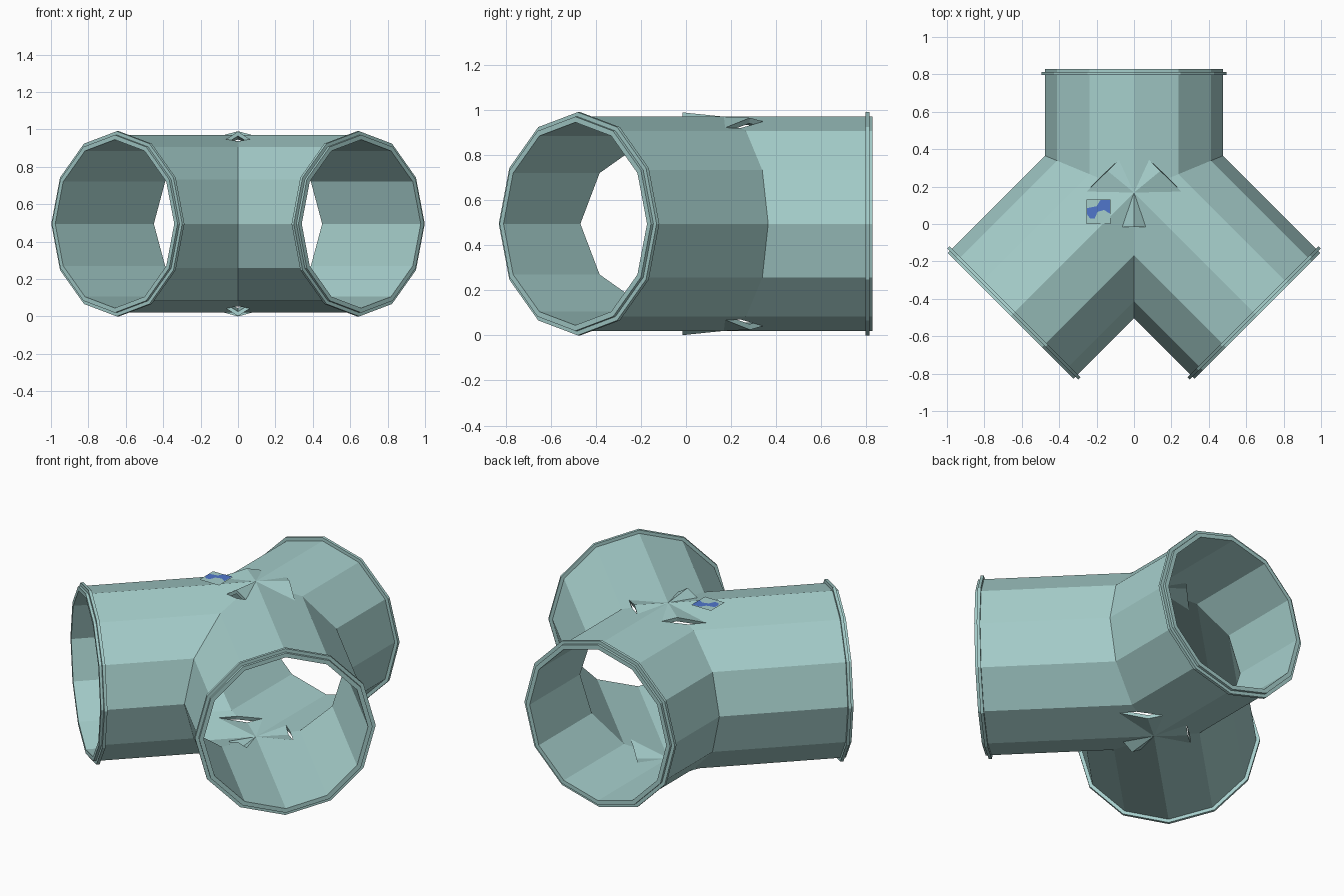
import bpy
from math import sin, cos, tan, radians
from mathutils import Vector

if "Cube" in bpy.data.objects:
    bpy.data.objects.remove(bpy.data.objects["Cube"])

ZC = 0.495                      # height of the pipe axes
HUB_Y = 0.168                   # where the three axes meet
OUTER, INNER, RIM = 0.475, 0.45, 0.495
SIDES = 12
ARMS = [("back", 90, 0.66), ("right", 225, 0.932), ("left", 315, 0.932)]
GAPS = [135, 90, 135]           # angle from each arm to the next
# per gap: slit corner on each arm, valley fraction, peak position, peak lift
SLITS = [(0.34, 0.77, 0.78, 0.35, -0.005),
         (0.36, 0.36, 0.53, 0.5, 0.019),
         (0.77, 0.34, 0.78, 0.65, -0.005)]
SLIT_REACH = 0.175


def material(name, color):
    m = bpy.data.materials.new(name)
    m.use_nodes = True
    m.diffuse_color = (*color, 1)
    m.node_tree.nodes["Principled BSDF"].inputs["Base Color"].default_value = (*color, 1)
    return m


def make_object(name, verts, faces, mat):
    mesh = bpy.data.meshes.new(name)
    mesh.from_pydata(verts, [], faces)
    mesh.materials.append(mat)
    ob = bpy.data.objects.new(name, mesh)
    bpy.context.collection.objects.link(ob)
    return ob


def arm_point(arm, along, lat, up):
    a = radians(ARMS[arm][1])
    return Vector((along * cos(a) - lat * sin(a),
                   HUB_Y + along * sin(a) + lat * cos(a), ZC + up))


def ring_point(arm, k, r, along=None):
    """Section corner k, at a distance or on the mitre with the next arm."""
    a = radians(360 / SIDES * k)
    lat, up = r * cos(a), r * sin(a)
    if along is None:
        gap = GAPS[arm] if lat > 0 else GAPS[arm - 1]
        along = abs(lat) / tan(radians(gap / 2))
    return arm_point(arm, along, lat, up)


def slit_points(gap, sign, r):
    """Hub, both slit corners, valley point and raised peak of one slit."""
    fa, fb, s, t, lift = SLITS[gap]
    drop = r * (1 - sin(radians(60)))
    hub = Vector((0, HUB_Y, ZC + sign * r))
    a = arm_point(gap, SLIT_REACH, fa * r / 2, sign * (r - fa * drop))
    b = arm_point((gap + 1) % 3, SLIT_REACH, -fb * r / 2, sign * (r - fb * drop))
    valley = hub.lerp(ring_point(gap, 2 * sign, r), s)
    peak = a.lerp(b, t)
    peak.z = ZC + sign * (r + lift)
    return hub, a, b, valley, peak


def wall(r):
    """Polygons of one mitred three-way pipe surface."""
    polys = []
    for arm, (_, _, length) in enumerate(ARMS):
        for k in range(SIDES):
            if k in (2, 3, 8, 9):       # facets beside the ridges carry slits
                sign = 1 if k < 6 else -1
                ridge = 3 if sign > 0 else 9
                edge = k if k != ridge else k + 1
                ccw = cos(radians(30 * edge)) > 0
                hub, a, b, valley, _ = slit_points(arm if ccw else (arm - 1) % 3, sign, r)
                polys.append([ring_point(arm, ridge, r, length),
                              ring_point(arm, edge, r, length),
                              ring_point(arm, edge, r), valley, a if ccw else b, hub])
            else:
                polys.append([ring_point(arm, k, r, length), ring_point(arm, k + 1, r, length),
                              ring_point(arm, k + 1, r), ring_point(arm, k, r)])
    for gap in range(3):
        for sign in (1, -1):
            hub, a, b, _, peak = slit_points(gap, sign, r)
            polys += [[hub, a, peak], [hub, peak, b]]
    return polys


def fix_normals(ob):
    import bmesh
    bm = bmesh.new()
    bm.from_mesh(ob.data)
    bmesh.ops.recalc_face_normals(bm, faces=bm.faces)
    bm.to_mesh(ob.data)
    bm.free()


teal = material("pale teal", (0.38, 0.62, 0.60))
blue = material("label blue", (0.08, 0.18, 0.60))

# Pipe body: matching outer and inner walls, bridged along every open edge
index, outer, inner, faces = {}, [], [], []
for po, pi in zip(wall(OUTER), wall(INNER)):
    face = []
    for vo, vi in zip(po, pi):
        key = tuple(round(c * 10000) for c in vo)
        if key not in index:
            index[key] = len(outer)
            outer.append(vo)
            inner.append(vi)
        face.append(index[key])
    faces.append(face)
n = len(outer)
uses = {}
for f in faces:
    for e in zip(f, f[1:] + f[:1]):
        uses.setdefault(frozenset(e), []).append(e)
bridges = [(e[0][0], e[0][1], e[0][1] + n, e[0][0] + n) for e in uses.values() if len(e) == 1]
lining = [[i + n for i in reversed(f)] for f in faces]
fix_normals(make_object("pipe_body", outer + inner, faces + lining + bridges, teal))

# Raised collar just behind each mouth
for arm, (name, _, length) in enumerate(ARMS):
    near, far = length - 0.032, length - 0.015
    verts = [ring_point(arm, k, r, d)
             for r, d in ((OUTER - 0.01, near), (RIM, near), (RIM, far), (OUTER - 0.01, far))
             for k in range(SIDES)]
    quads = [(j * SIDES + k, j * SIDES + (k + 1) % SIDES,
              (j + 1) % 4 * SIDES + (k + 1) % SIDES, (j + 1) % 4 * SIDES + k)
             for j in range(4) for k in range(SIDES)]
    fix_normals(make_object(name + "_collar", verts, quads, teal))

# Small square label with a blue patch
square = [(-0.255, 0), (-0.125, 0), (-0.125, 0.13), (-0.255, 0.13)]
patch = [(-0.25, 0.05), (-0.235, 0.03), (-0.21, 0.03), (-0.195, 0.065), (-0.16, 0.075),
         (-0.128, 0.055), (-0.128, 0.127), (-0.18, 0.127), (-0.2, 0.095), (-0.25, 0.085)]
for name, pts, z, mat in (("label_plate", square, 0.976, teal),
                          ("label_patch", patch, 0.979, blue)):
    make_object(name, [(x, y, z) for x, y in pts], [list(range(len(pts)))], mat)
